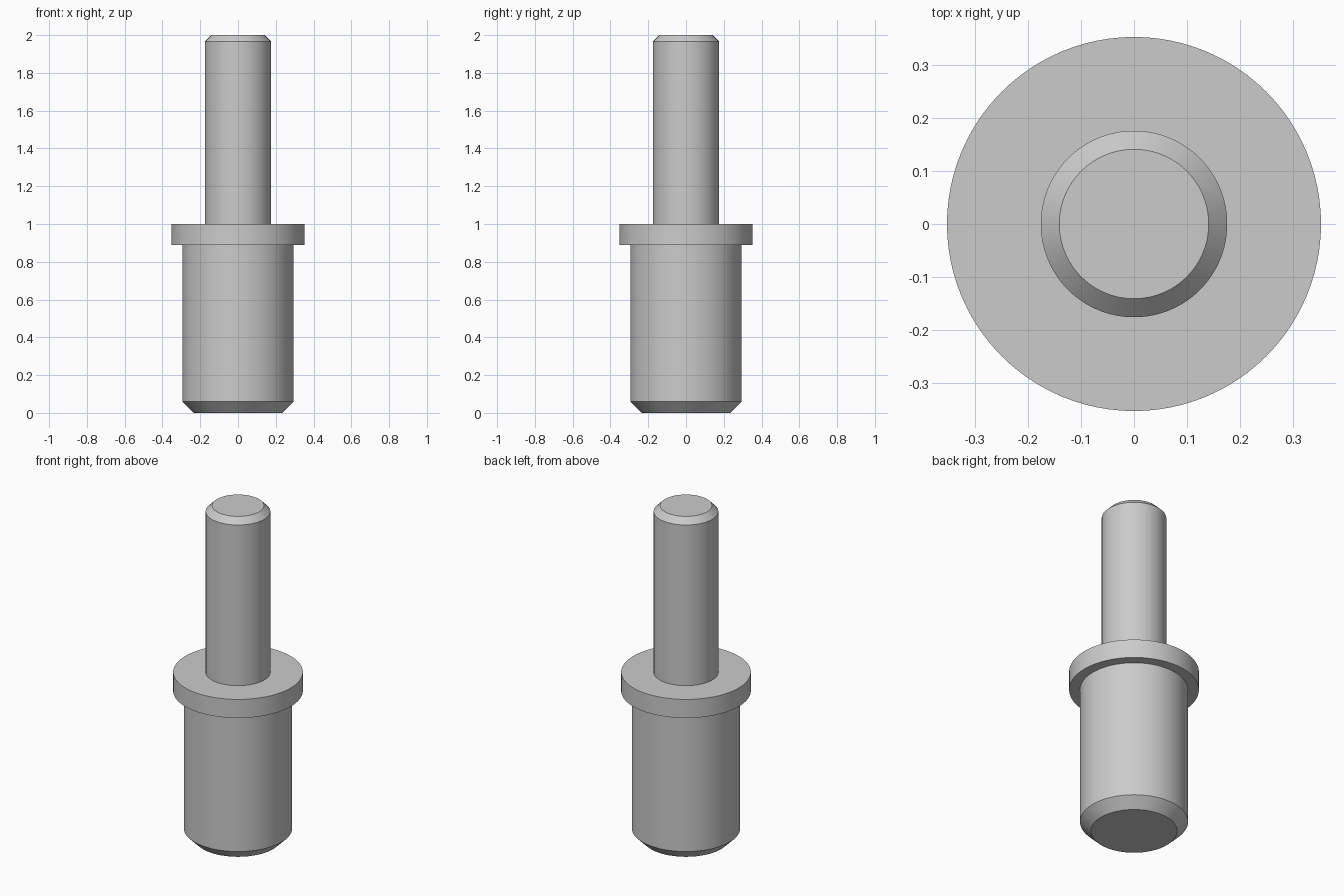
import bpy
import bmesh
from math import cos, sin, tau, radians

SEGMENTS = 96

cube = bpy.data.objects.get("Cube")
if cube:
    bpy.data.objects.remove(cube, do_unlink=True)

# Plain grey metal
GREY = (0.6, 0.6, 0.6, 1.0)
metal = bpy.data.materials.new("grey metal")
metal.use_nodes = True
metal.diffuse_color = GREY
bsdf = next(n for n in metal.node_tree.nodes if n.type == "BSDF_PRINCIPLED")
bsdf.inputs["Base Color"].default_value = GREY


def turned_part(name, profile, cap_bottom=False, cap_top=False):
    """Revolve (radius, height) points, listed upwards, around the z axis."""
    bm = bmesh.new()
    angles = [tau * i / SEGMENTS for i in range(SEGMENTS)]
    rings = [[bm.verts.new((r * cos(a), r * sin(a), z)) for a in angles]
             for r, z in profile]
    for low, high in zip(rings, rings[1:]):
        for i in range(SEGMENTS):
            j = (i + 1) % SEGMENTS
            bm.faces.new((low[i], low[j], high[j], high[i]))
    if cap_bottom:
        bm.faces.new(rings[0][::-1])
    if cap_top:
        bm.faces.new(rings[-1])
    mesh = bpy.data.meshes.new(name)
    bm.to_mesh(mesh)
    bm.free()
    mesh.materials.append(metal)
    obj = bpy.data.objects.new(name, mesh)
    bpy.context.collection.objects.link(obj)
    bpy.ops.object.select_all(action="DESELECT")
    obj.select_set(True)
    bpy.context.view_layer.objects.active = obj
    bpy.ops.object.shade_smooth_by_angle(angle=radians(30))
    return obj


BODY_R, COLLAR_R, PIN_R = 0.294, 0.353, 0.176
COLLAR_LOW, COLLAR_TOP = 0.888, 1.0

# Thick lower shank with a chamfered foot
turned_part("lower_shank",
            [(0.235, 0), (BODY_R, 0.059), (BODY_R, COLLAR_LOW)],
            cap_bottom=True)

# Collar, open where it joins the shank and pin
turned_part("collar",
            [(BODY_R, COLLAR_LOW), (COLLAR_R, COLLAR_LOW),
             (COLLAR_R, COLLAR_TOP), (PIN_R, COLLAR_TOP)])

# Slim upper pin with a chamfered tip
turned_part("upper_pin",
            [(PIN_R, COLLAR_TOP), (PIN_R, 1.965), (0.141, 2)],
            cap_top=True)
